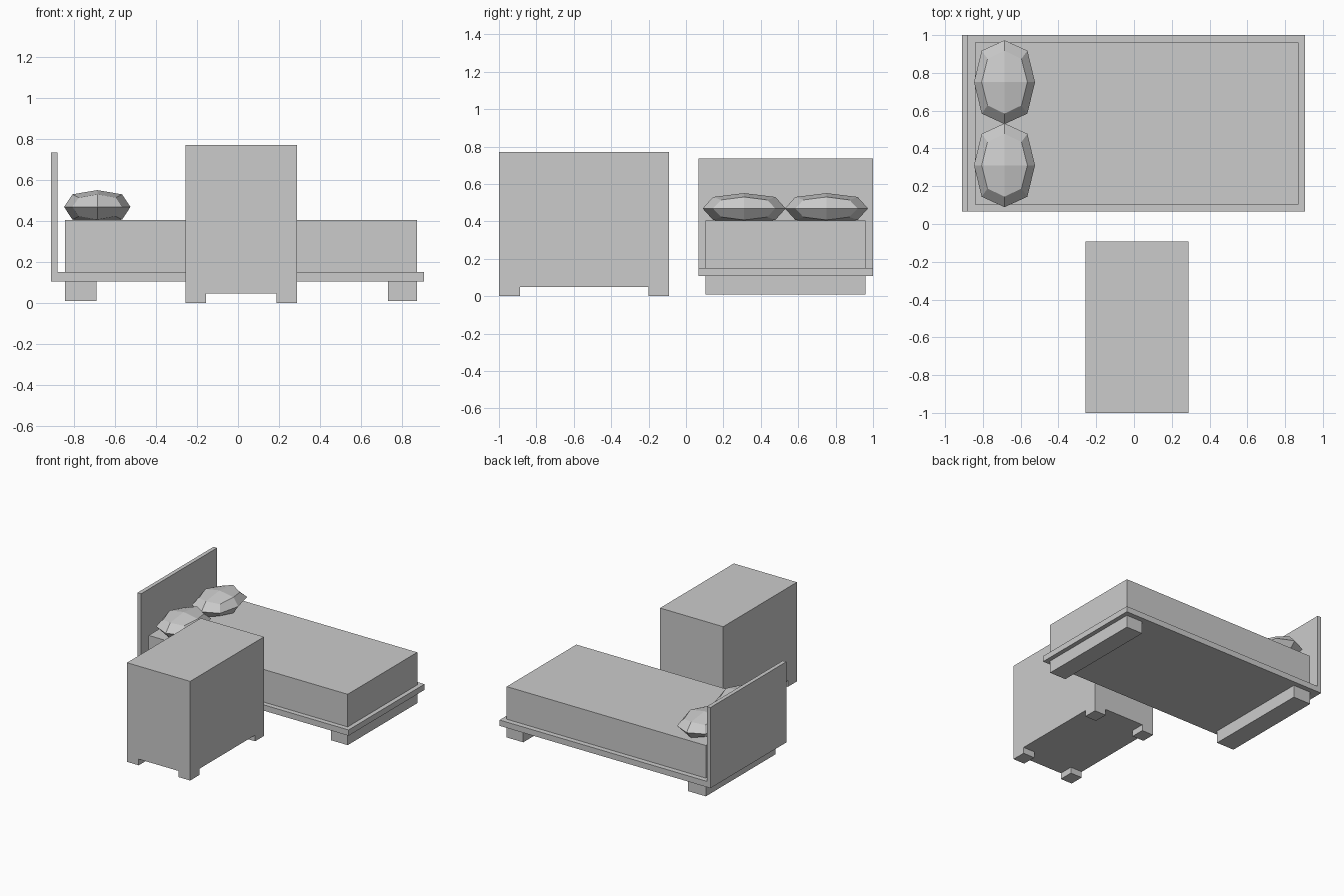
import bpy

if "Cube" in bpy.data.objects:
    bpy.data.objects.remove(bpy.data.objects["Cube"])


def box(name, x, y, z):
    """Box from (min, max) ranges, with applied dimensions."""
    bpy.ops.mesh.primitive_cube_add(size=1)
    ob = bpy.context.object
    ob.name = name
    for v in ob.data.vertices:
        v.co = [(r[0] + r[1]) / 2 + c * (r[1] - r[0])
                for r, c in zip((x, y, z), v.co)]
    return ob


# Bed: headboard, platform, mattress and two full-width foot bars
BED_Y = (0.066, 1.0)
INNER_Y = (0.104, 0.96)
box("headboard", (-0.911, -0.88), BED_Y, (0.107, 0.735))
box("bed_platform", (-0.88, 0.906), BED_Y, (0.107, 0.152))
box("mattress", (-0.843, 0.872), INNER_Y, (0.152, 0.406))
box("head_foot_bar", (-0.843, -0.69), INNER_Y, (0.01, 0.107))
box("end_foot_bar", (0.73, 0.872), INNER_Y, (0.01, 0.107))

# Pillows: faceted, once-subdivided blocks sunk slightly into the mattress
for name, y in (("front_pillow", 0.311), ("back_pillow", 0.751)):
    pillow = box(name, (-0.847, -0.524), (y - 0.222, y + 0.222), (0.387, 0.551))
    sub = pillow.modifiers.new("round", 'SUBSURF')
    sub.levels = sub.render_levels = 1
    sub.use_limit_surface = False

# Cabinet: plain body on four corner feet
box("cabinet_body", (-0.256, 0.288), (-1.0, -0.092), (0.048, 0.772))
for sx, x in (("left", (-0.256, -0.155)), ("right", (0.188, 0.288))):
    for sy, y in (("front", (-1.0, -0.888)), ("back", (-0.2, -0.092))):
        box(f"cabinet_{sy}_{sx}_foot", x, y, (0.0, 0.048))
